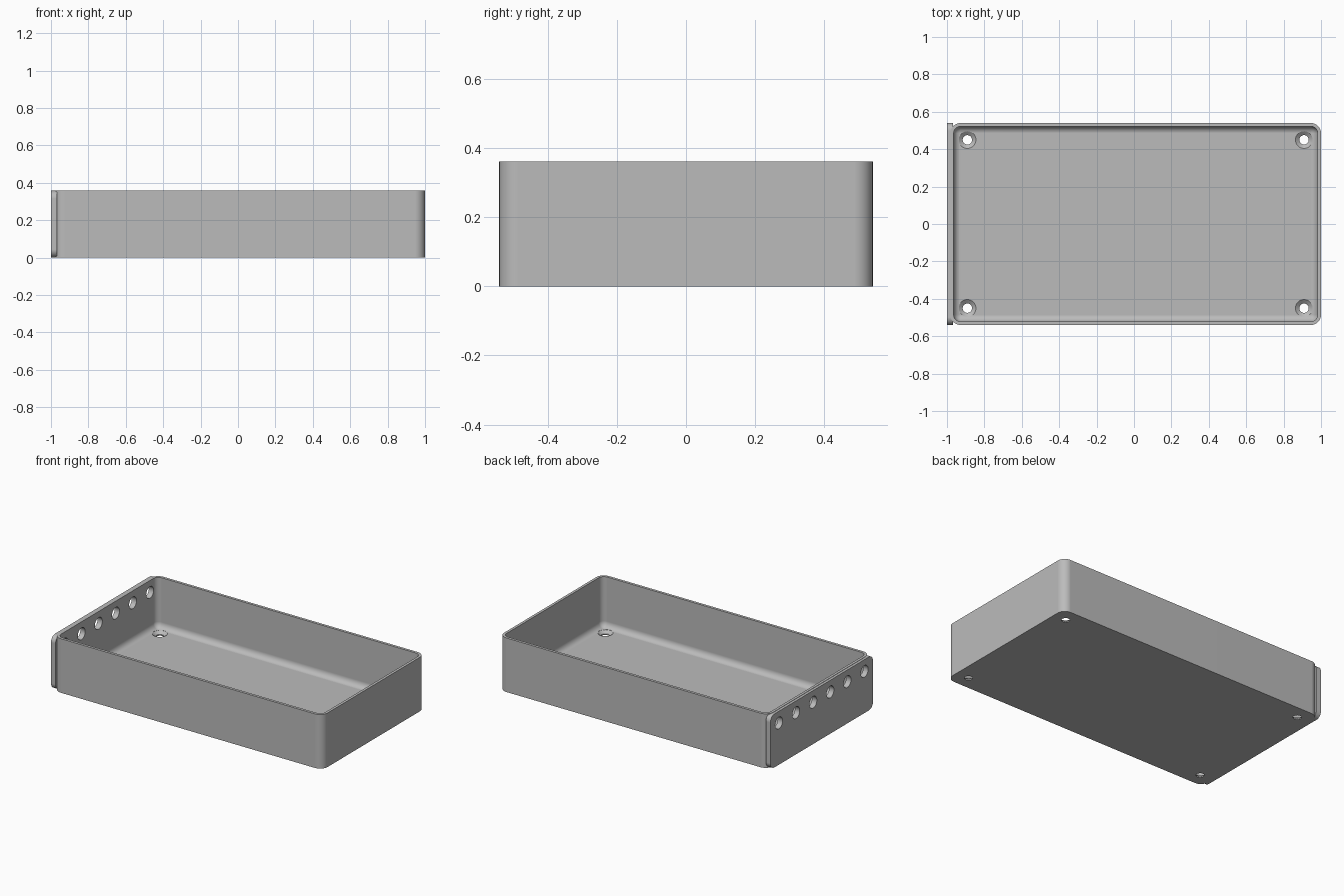
import bpy, bmesh
from math import sin, cos, pi, radians
from mathutils import Matrix, Vector

if "Cube" in bpy.data.objects:
    bpy.data.objects.remove(bpy.data.objects["Cube"])

grey = bpy.data.materials.new("plain grey")
grey.use_nodes = True
grey.diffuse_color = (0.5, 0.5, 0.5, 1)
grey.node_tree.nodes["Principled BSDF"].inputs["Base Color"].default_value = (0.5, 0.5, 0.5, 1)

HALF_Y, HEIGHT, WALL, FLOOR = 0.54, 0.36, 0.018, 0.025
TRAY_X, TRAY_HALF = 0.009, 0.991      # centre and half length of the tray
CORNER, FILLET = 0.055, 0.04
PLATE_BACK = -0.967


def rounded_rect(hx, hy, r, steps=8):
    """Outline of a rounded rectangle, counter-clockwise."""
    pts = []
    for quarter, (sx, sy) in enumerate([(1, 1), (-1, 1), (-1, -1), (1, -1)]):
        for i in range(steps + 1):
            a = (quarter + i / steps) * pi / 2
            pts.append((sx * (hx - r) + r * cos(a), sy * (hy - r) + r * sin(a)))
    return pts


def circle(r, steps=40):
    return [(r * cos(2 * pi * i / steps), r * sin(2 * pi * i / steps)) for i in range(steps)]


def loft(name, rings, matrix=Matrix()):
    """Closed skin through a list of (outline, height), capped at both ends."""
    bm = bmesh.new()
    loops = [[bm.verts.new((x, y, z)) for x, y in outline] for outline, z in rings]
    for a, b in zip(loops, loops[1:]):
        for i in range(len(a)):
            j = (i + 1) % len(a)
            bm.faces.new((a[i], a[j], b[j], b[i]))
    bm.faces.new(loops[0][::-1])
    bm.faces.new(loops[-1])
    bm.transform(matrix)
    bmesh.ops.recalc_face_normals(bm, faces=bm.faces)
    mesh = bpy.data.meshes.new(name)
    bm.to_mesh(mesh)
    bm.free()
    mesh.materials.append(grey)
    obj = bpy.data.objects.new(name, mesh)
    bpy.context.collection.objects.link(obj)
    return obj


def activate(obj):
    bpy.ops.object.select_all(action='DESELECT')
    obj.select_set(True)
    bpy.context.view_layer.objects.active = obj


def cut(obj, cutters):
    activate(obj)
    for cutter in cutters:
        mod = obj.modifiers.new("hole", 'BOOLEAN')
        mod.operation, mod.solver, mod.object = 'DIFFERENCE', 'EXACT', cutter
        bpy.ops.object.modifier_apply(modifier=mod.name)


def finish(obj):
    activate(obj)
    bpy.ops.object.shade_smooth_by_angle(angle=radians(30))
    mod = obj.modifiers.new("even shading", 'WEIGHTED_NORMAL')
    mod.keep_sharp = True


# Tray: outer wall, rim, inner wall, rounded floor edge
def tray_ring(inset, z):
    r = max(CORNER - inset, 0.004)
    return rounded_rect(TRAY_HALF - inset, HALF_Y - inset, r), z


rings = [tray_ring(0, 0), tray_ring(0, HEIGHT), tray_ring(WALL, HEIGHT)]
for i in range(9):
    a = i / 8 * pi / 2
    rings.append(tray_ring(WALL + FILLET * 0.9 * (1 - cos(a)), FLOOR + FILLET * (1 - sin(a))))
tray = loft("tray", rings, Matrix.Translation((TRAY_X, 0, 0)))

# End plate: rounded slab on the right-hand end
to_end = Matrix(((0, 0, 1, 0), (1, 0, 0, 0), (0, 1, 0, HEIGHT / 2), (0, 0, 0, 1)))
outline = rounded_rect(HALF_Y, HEIGHT / 2 - 0.002, 0.042)
plate = loft("end_plate", [(outline, -1), (outline, PLATE_BACK)], to_end)

# Countersunk screw holes in the floor
screw_cutters = []
profile = [(0.025, -0.02), (0.025, 0.008), (0.046, FLOOR), (0.046, 0.08)]
for sx in (-1, 1):
    for sy in (-1, 1):
        spot = Matrix.Translation((TRAY_X + sx * 0.9, sy * 0.45, 0))
        screw_cutters.append(loft("screw_cutter", [(circle(r), z) for r, z in profile], spot))

# Row of six round holes through the end
row_cutters = []
for i in range(6):
    spot = Matrix.Translation((0, -0.45 + 0.18 * i, 0.28 - HEIGHT / 2))
    row_cutters.append(loft("row_cutter", [(circle(0.039), -1.1), (circle(0.039), -0.9)], spot @ to_end))

cut(tray, screw_cutters + row_cutters)
cut(plate, row_cutters)
for cutter in screw_cutters + row_cutters:
    bpy.data.objects.remove(cutter)
finish(tray)
finish(plate)
